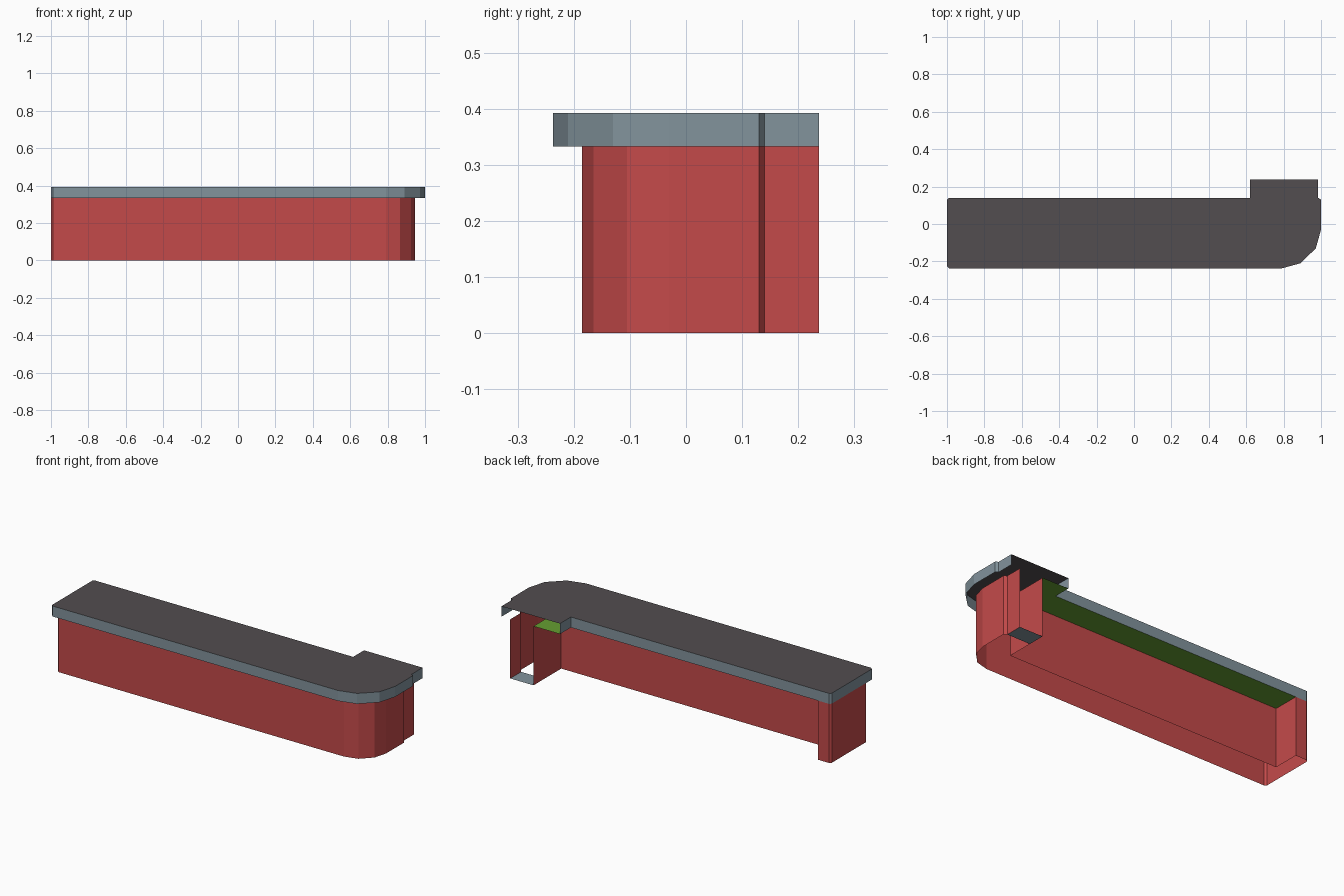
import bpy

if "Cube" in bpy.data.objects:
    bpy.data.objects.remove(bpy.data.objects["Cube"])

BODY_TOP, TOP = 0.333, 0.392


def srgb(r, g, b):
    lin = lambda c: c / 12.92 if c <= 0.04045 else ((c + 0.055) / 1.055) ** 2.4
    return (lin(r / 255), lin(g / 255), lin(b / 255), 1)


def material(name, *rgb):
    m = bpy.data.materials.new(name)
    m.diffuse_color = srgb(*rgb)
    m.use_nodes = True
    m.node_tree.nodes["Principled BSDF"].inputs["Base Color"].default_value = m.diffuse_color
    return m


def add_object(name, verts, faces, mat):
    me = bpy.data.meshes.new(name)
    me.from_pydata(verts, [], faces)
    me.materials.append(mat)
    bpy.context.collection.objects.link(bpy.data.objects.new(name, me))


def wall(name, path, z0, z1, mat):
    """Thin wall along an open path, interior on the left."""
    n = len(path)
    verts = [(x, y, z) for z in (z0, z1) for x, y in path]
    add_object(name, verts, [(i, i + 1, n + i + 1, n + i) for i in range(n - 1)], mat)


def sheet(name, outline, z, mat, up=True):
    """Flat sheet from a counter-clockwise outline."""
    order = range(len(outline))
    face = list(order) if up else list(reversed(order))
    add_object(name, [(x, y, z) for x, y in outline], [face], mat)


red = material("red panel", 196, 74, 74)
grey = material("blue grey trim", 130, 147, 156)
dark = material("dark worktop", 82, 77, 80)
green = material("green underside", 102, 158, 50)

# Worktop outline: left end, faceted front corner, rear extension
left_end = [(-0.99, 0.14), (-1, 0.13)]
top_path = [(0.62, 0.237), (0.62, 0.14)] + left_end + [
    (-1, -0.227), (-0.99, -0.237), (0.79, -0.237), (0.89, -0.21),
    (0.972, -0.13), (1, -0.03), (1, 0.13), (0.985, 0.14), (0.985, 0.237)]
sheet("worktop", top_path, TOP, dark)
wall("worktop_rim", top_path, BODY_TOP, TOP, grey)

# Body panels: knee space wall, left leg, front, faceted corner, right side
body_path = [(0.785, 0.237), (0.785, -0.01), (-0.92, -0.01), (-0.92, 0.14)] + left_end + [
    (-1, -0.175), (-0.99, -0.185), (0.79, -0.185), (0.866, -0.165),
    (0.925, -0.105), (0.945, -0.03), (0.945, 0.13), (0.93, 0.14), (0.93, 0.237)]
wall("counter_body", body_path, 0, BODY_TOP, red)

# Ceiling of the knee space
sheet("knee_space_ceiling",
      [(-0.92, -0.01), (0.785, -0.01), (0.785, 0.237), (0.62, 0.237), (0.62, 0.14), (-0.92, 0.14)],
      BODY_TOP, green, up=False)

# Floor of the open compartment
sheet("compartment_floor", [(0.785, 0.14), (0.93, 0.14), (0.93, 0.237), (0.785, 0.237)], 0, grey)
